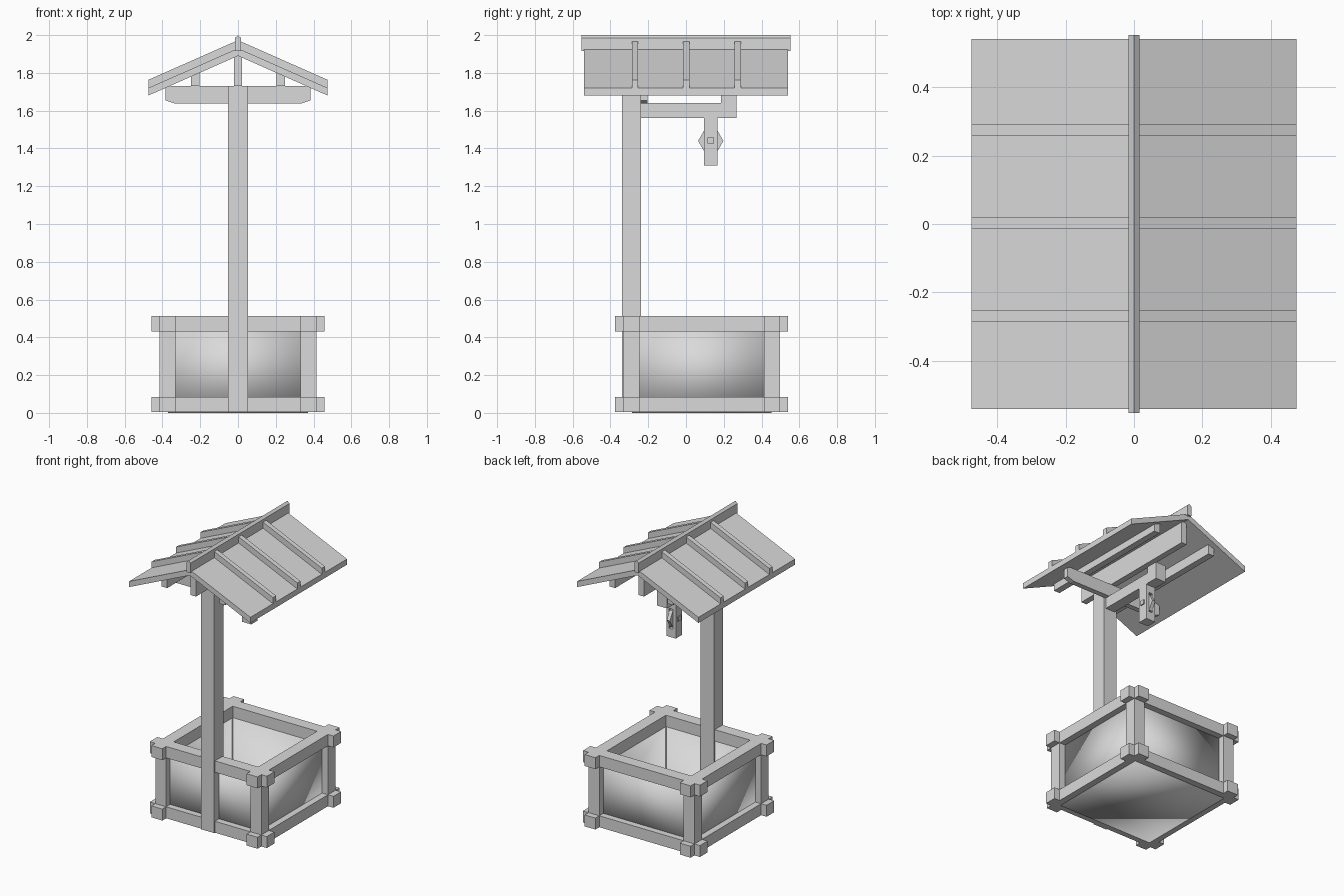
import bpy
import bmesh
from math import cos, sin, pi

cube = bpy.data.objects.get("Cube")
if cube:
    bpy.data.objects.remove(cube, do_unlink=True)

grey = bpy.data.materials.new("plain_grey")
grey.use_nodes = True
grey.diffuse_color = (0.7, 0.7, 0.7, 1)
grey.node_tree.nodes["Principled BSDF"].inputs["Base Color"].default_value = (0.7, 0.7, 0.7, 1)


def finish(name, bm):
    bmesh.ops.recalc_face_normals(bm, faces=bm.faces)
    mesh = bpy.data.meshes.new(name)
    bm.to_mesh(mesh)
    bm.free()
    mesh.materials.append(grey)
    obj = bpy.data.objects.new(name, mesh)
    bpy.context.collection.objects.link(obj)
    return obj


def box_mesh(x, y, z):
    """Box mesh from (low, high) ranges."""
    bm = bmesh.new()
    bmesh.ops.create_cube(bm, size=1)
    for v in bm.verts:
        v.co = [r[0] if c < 0 else r[1] for c, r in zip(v.co, (x, y, z))]
    bm.normal_update()
    return bm


def box(name, x, y, z):
    return finish(name, box_mesh(x, y, z))


def prism(name, profile, low, high, axis):
    """Profile of (a, z) points extruded along the x or y axis."""
    bm = bmesh.new()
    place = (lambda a, d, z: (a, d, z)) if axis == "y" else (lambda a, d, z: (d, a, z))
    rings = [[bm.verts.new(place(a, d, z)) for a, z in profile] for d in (low, high)]
    for ring in rings:
        bm.faces.new(ring)
    for i in range(len(profile)):
        j = (i + 1) % len(profile)
        bm.faces.new((rings[0][i], rings[0][j], rings[1][j], rings[1][i]))
    return finish(name, bm)


# Square basin frame: crossing rails at two heights and corner posts
MID = 0.083
INNER, OUTER, REACH = 0.33, 0.415, 0.458
sides = {"left": 1, "right": -1}
ends = {"front": -1, "back": 1}
levels = {"lower": (0.004, 0.085), "upper": (0.431, 0.512)}


def span(sign, centre=0):
    return sorted((centre + sign * INNER, centre + sign * OUTER))


for level, z in levels.items():
    for end, s in ends.items():
        box(f"{level}_{end}_rail", (-REACH, REACH), span(s, MID), z)
    for side, s in sides.items():
        box(f"{level}_{side}_rail", span(s), (MID - REACH, MID + REACH), z)
for end, e in ends.items():
    for side, s in sides.items():
        box(f"{end}_{side}_corner_post", span(s), span(e, MID), (0.085, 0.431))

# Thick-walled basin, softly shaded, hollowed from the top
bm = box_mesh((-0.37, 0.37), (MID - 0.37, MID + 0.37), (0, 0.45))
top = [f for f in bm.faces if f.normal.z > 0.9]
bmesh.ops.inset_region(bm, faces=top, thickness=0.05)
hollow = bmesh.ops.extrude_face_region(bm, geom=top)["geom"]
bmesh.ops.delete(bm, geom=top, context="FACES")
for v in hollow:
    if isinstance(v, bmesh.types.BMVert):
        v.co.z = 0.05
for f in bm.faces:
    f.smooth = True
finish("basin", bm)

# Main post, cross beam with chamfered ends, and arm
box("main_post", (-0.052, 0.052), (-0.34, -0.237), (0.004, 1.73))
prism("cross_beam", [(-0.385, 1.73), (-0.385, 1.655), (-0.335, 1.638),
                     (0.335, 1.638), (0.385, 1.655), (0.385, 1.73)], -0.24, -0.203, "y")
box("arm", (-0.037, 0.037), (-0.24, 0.267), (1.562, 1.64))
box("arm_block", (-0.04, 0.04), (0.184, 0.267), (1.562, 1.682))

# Slotted pulley hanger with six-sided wheel and axle
HANGER_Y = (0.095, 0.167)
box("hanger_top", (-0.037, 0.037), HANGER_Y, (1.51, 1.562))
box("hanger_bottom", (-0.037, 0.037), HANGER_Y, (1.31, 1.37))
for side, s in sides.items():
    box(f"hanger_{side}_cheek", sorted((s * 0.015, s * 0.037)), HANGER_Y, (1.37, 1.51))
prism("pulley_wheel", [(0.131 + 0.067 * cos(i * pi / 3), 1.44 + 0.067 * sin(i * pi / 3))
                       for i in range(6)], -0.012, 0.012, "x")
box("pulley_axle", (-0.045, 0.045), (0.115, 0.147), (1.425, 1.457))

# Roof slopes with raised battens
EAVE, RISE = 0.475, 0.21


def slope(name, sign, low, high, y):
    prism(name, [(0, low + RISE), (0, high + RISE), (sign * EAVE, high), (sign * EAVE, low)], *y, "y")


for side, s in sides.items():
    slope(f"roof_{side}_slope", s, 1.68, 1.72, (-0.54, 0.54))
    for i, y in enumerate((-0.27, 0.002, 0.275)):
        slope(f"roof_{side}_batten_{i + 1}", s, 1.72, 1.763, (y - 0.017, y + 0.017))
    box(f"{side}_purlin", sorted((s * 0.204, s * 0.25)), (-0.5, 0.5), (1.73, 1.81))

# Ridge cap and the tall purlin beneath it
prism("ridge_cap", [(-0.016, 1.915), (0.016, 1.915), (0.016, 1.985),
                    (0, 2.0), (-0.016, 1.985)], -0.553, 0.553, "y")
box("centre_purlin", (-0.021, 0.021), (-0.5, 0.5), (1.73, 1.9))
